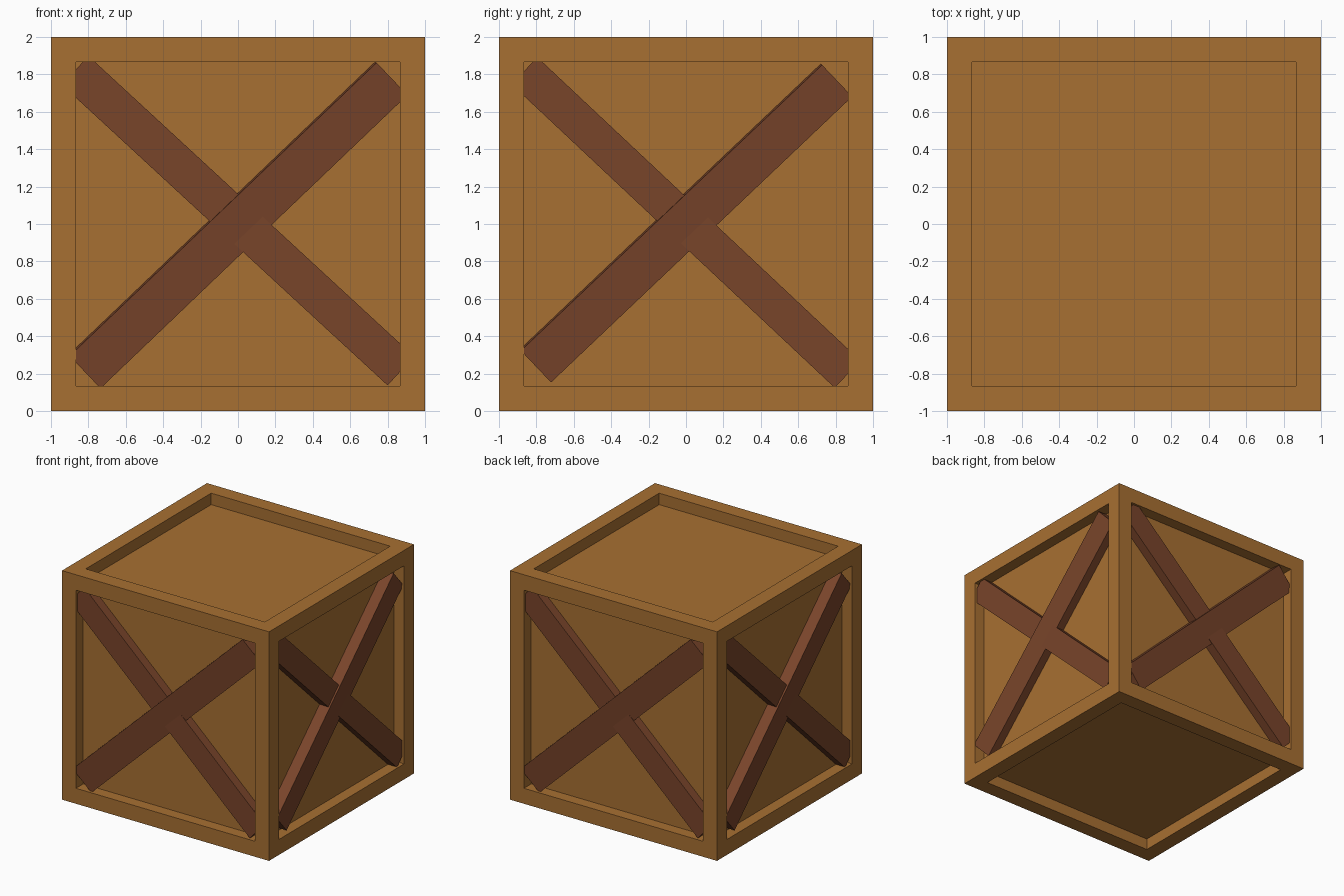
import bpy, bmesh
from math import radians
from mathutils import Matrix

if "Cube" in bpy.data.objects:
    bpy.data.objects.remove(bpy.data.objects["Cube"])


def material(name, color):
    m = bpy.data.materials.new(name)
    m.diffuse_color = (*color, 1)
    m.use_nodes = True
    m.node_tree.nodes["Principled BSDF"].inputs["Base Color"].default_value = m.diffuse_color
    return m


WOOD = material("light_wood", (0.39, 0.16, 0.032))
DARK = material("dark_wood", (0.19, 0.058, 0.023))


def finish(bm, name, mat):
    bmesh.ops.recalc_face_normals(bm, faces=bm.faces)
    me = bpy.data.meshes.new(name)
    bm.to_mesh(me)
    bm.free()
    me.materials.append(mat)
    ob = bpy.data.objects.new(name, me)
    bpy.context.collection.objects.link(ob)
    return ob


# Crate body: cube with every face inset and sunk to leave a frame
bm = bmesh.new()
bmesh.ops.create_cube(bm, size=2, matrix=Matrix.Translation((0, 0, 1)))
faces = list(bm.faces)
bmesh.ops.inset_individual(bm, faces=faces, thickness=0.135, use_even_offset=True)
panels = bmesh.ops.extrude_discrete_faces(bm, faces=faces)["faces"]
for f in panels:
    f.normal_update()
    bmesh.ops.translate(bm, verts=f.verts, vec=f.normal * -0.1)
finish(bm, "crate_body", WOOD)


# Brace: a plank set diagonally in the front recess, then turned to its side
def brace(name, turn, angle, tilt, length, width, z, face_y):
    thick = 0.1
    place = (Matrix.Rotation(radians(turn), 4, 'Z')
             @ Matrix.Translation((0, face_y + thick / 2, z))
             @ Matrix.Rotation(radians(-angle), 4, 'Y')
             @ Matrix.Rotation(radians(tilt), 4, 'X'))
    bm = bmesh.new()
    bmesh.ops.create_cube(bm, size=1,
                          matrix=place @ Matrix.Diagonal((length, thick, width, 1)))
    finish(bm, name, DARK)


# Crossed braces on the four upright sides; opposite sides match
for i, side in enumerate(("front", "right", "back", "left")):
    if i % 2 == 0:
        brace(side + "_rising_brace", 90 * i, 43.7, 5, 2.27, 0.24, 0.995, -0.985)
        brace(side + "_falling_brace", 90 * i, -42.7, 0, 2.37, 0.21, 1.018, -0.98)
    else:
        brace(side + "_rising_brace", 90 * i, 43.5, 5, 2.22, 0.235, 1.005, -0.985)
        brace(side + "_falling_brace", 90 * i, -43.2, 0, 2.37, 0.20, 1.008, -0.98)
